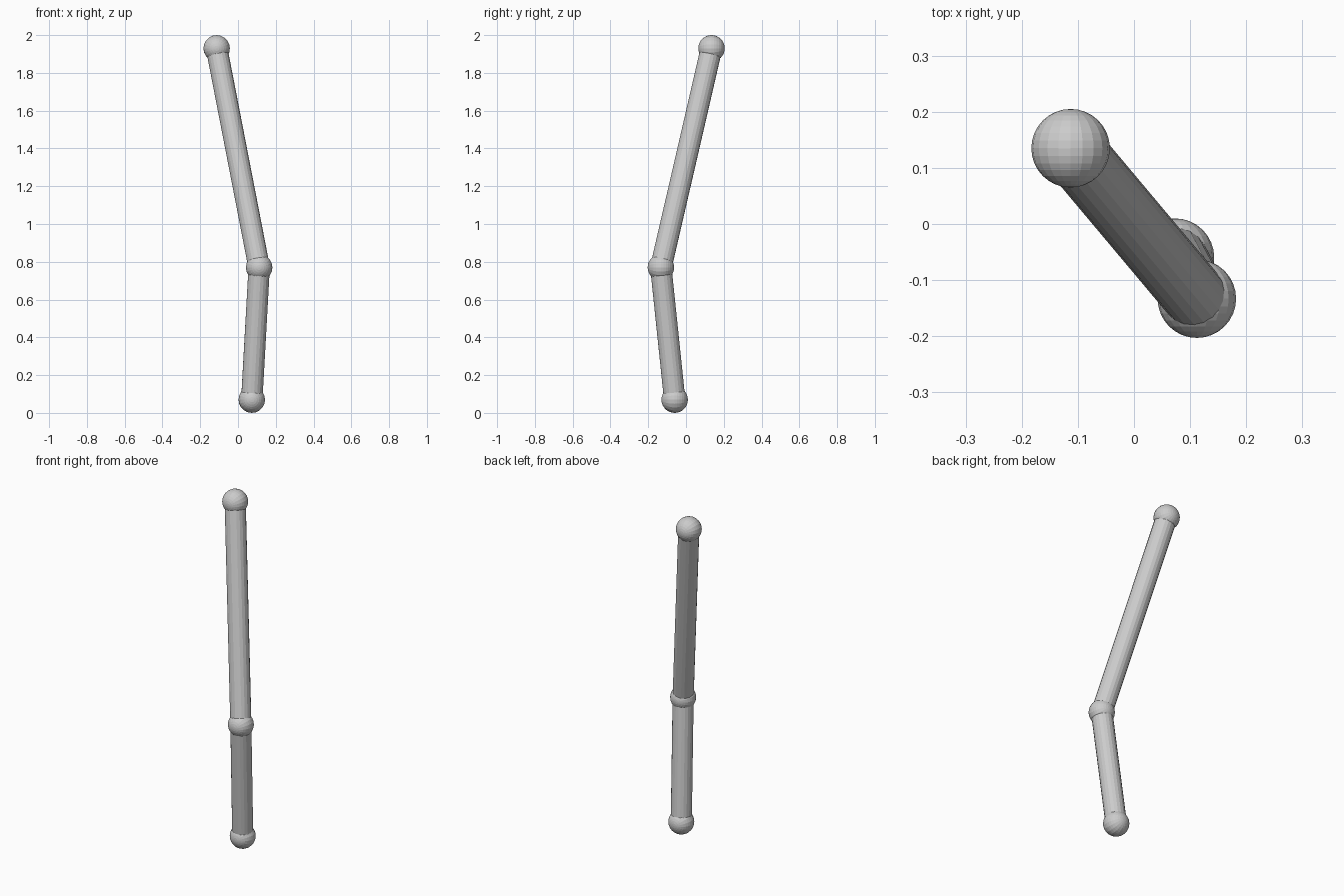
import bpy
from math import radians
from mathutils import Vector

if "Cube" in bpy.data.objects:
    bpy.data.objects.remove(bpy.data.objects["Cube"])

BALL_R = 0.07
ROD_R = 0.057
foot = Vector((0.073, -0.06, 0.07))
knee = Vector((0.112, -0.133, 0.77))
top = Vector((-0.113, 0.135, 1.93))


def ball(name, centre):
    # faceted ball joint, poles along y
    bpy.ops.mesh.primitive_uv_sphere_add(segments=20, ring_count=16, radius=BALL_R,
                                         location=centre, rotation=(radians(90), 0, 0))
    bpy.context.object.name = name


def rod(name, a, b):
    # faceted rod between two joint centres
    d = b - a
    bpy.ops.mesh.primitive_cylinder_add(vertices=20, radius=ROD_R, depth=d.length,
                                        location=(a + b) / 2,
                                        rotation=d.to_track_quat('Z', 'Y').to_euler())
    bpy.context.object.name = name


# joints
ball("bottom_joint", foot)
ball("middle_joint", knee)
ball("top_joint", top)

# rods
rod("lower_rod", foot, knee)
rod("upper_rod", knee, top)
